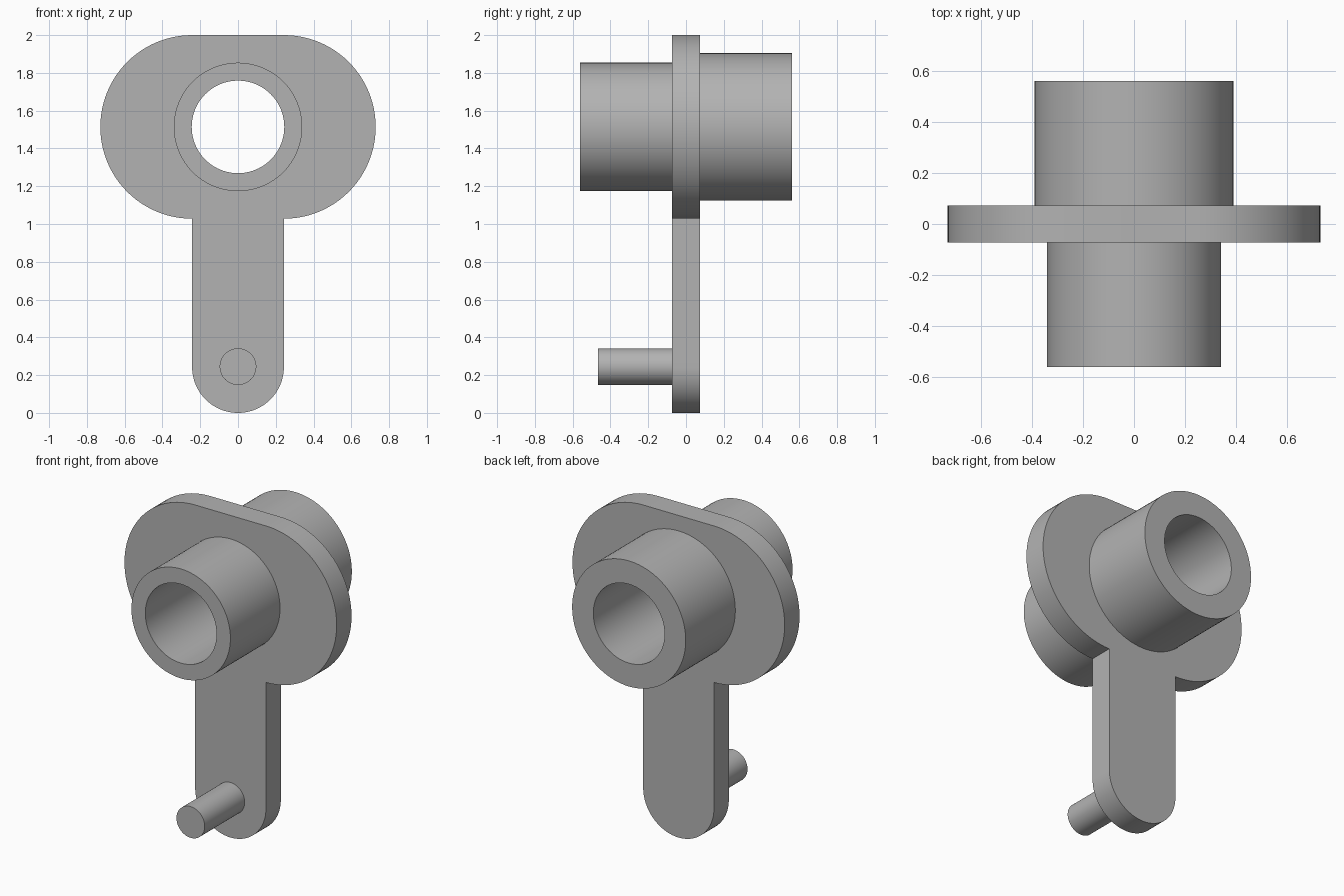
import bpy
import bmesh
from math import cos, sin, pi, radians
from mathutils import Matrix, Vector

if "Cube" in bpy.data.objects:
    bpy.data.objects.remove(bpy.data.objects["Cube"], do_unlink=True)

# Main dimensions
HUB_Z, LOBE_R, ARM_R = 1.514, 0.486, 0.243
HALF_THICK, BORE_R = 0.073, 0.245
FRONT_R, BACK_R, REACH = 0.34, 0.39, 0.56
PIN_R, PIN_TIP = 0.097, -0.465

grey = bpy.data.materials.new("plain grey")
grey.use_nodes = True
colour = (0.45, 0.45, 0.45, 1)
grey.diffuse_color = colour
grey.node_tree.nodes["Principled BSDF"].inputs["Base Color"].default_value = colour


def arc(cx, cz, r, start, end, steps):
    angles = [radians(start + (end - start) * i / steps) for i in range(steps + 1)]
    return [(cx + r * cos(a), cz + r * sin(a)) for a in angles]


def finish(name, bm):
    bmesh.ops.recalc_face_normals(bm, faces=bm.faces)
    mesh = bpy.data.meshes.new(name)
    bm.to_mesh(mesh)
    bm.free()
    mesh.materials.append(grey)
    obj = bpy.data.objects.new(name, mesh)
    bpy.context.collection.objects.link(obj)
    bpy.ops.object.select_all(action='DESELECT')
    obj.select_set(True)
    bpy.context.view_layer.objects.active = obj
    bpy.ops.object.shade_smooth_by_angle(angle=radians(30))


def lathe(name, profile, z, closed, steps=96):
    """Spin a (radius, y) profile around a front-to-back axis at height z."""
    bm = bmesh.new()
    verts = [bm.verts.new((r, y, z)) for r, y in profile]
    edges = [bm.edges.new(pair) for pair in zip(verts, verts[1:])]
    if closed:
        edges.append(bm.edges.new((verts[-1], verts[0])))
    bmesh.ops.spin(bm, geom=verts + edges, cent=(0, 0, z), axis=(0, 1, 0),
                   angle=2 * pi, steps=steps)
    bmesh.ops.remove_doubles(bm, verts=bm.verts, dist=0.0001)
    finish(name, bm)


# Flat plate: two wide lobes, a rounded arm and an opening for the sleeve
outline = (arc(ARM_R, HUB_Z, LOBE_R, -90, 90, 48)
           + arc(-ARM_R, HUB_Z, LOBE_R, 90, 270, 48)
           + arc(0, ARM_R, ARM_R, 180, 360, 48))
opening = arc(0, HUB_Z, (BORE_R + FRONT_R) / 2, 0, 360, 64)[:-1]
bm = bmesh.new()
for loop in (outline, opening):
    ring = [bm.verts.new((x, -HALF_THICK, z)) for x, z in loop]
    for a, b in zip(ring, ring[1:] + ring[:1]):
        bm.edges.new((a, b))
bmesh.ops.triangle_fill(bm, edges=bm.edges[:], use_beauty=True, normal=(0, -1, 0))
extruded = bmesh.ops.extrude_face_region(bm, geom=bm.faces[:], use_keep_orig=True)
moved = [g for g in extruded["geom"] if isinstance(g, bmesh.types.BMVert)]
bmesh.ops.translate(bm, verts=moved, vec=(0, 2 * HALF_THICK, 0))
finish("crank_plate", bm)

# Hollow sleeve, wider behind the plate than in front of it
lathe("bored_sleeve", [(BORE_R, -REACH), (FRONT_R, -REACH), (FRONT_R, 0),
                       (BACK_R, 0), (BACK_R, REACH), (BORE_R, REACH)], HUB_Z, True)

# Solid pin at the foot of the arm
lathe("crank_pin", [(0, PIN_TIP), (PIN_R, PIN_TIP), (PIN_R, 0), (0, 0)], ARM_R + 0.002, False, 64)
